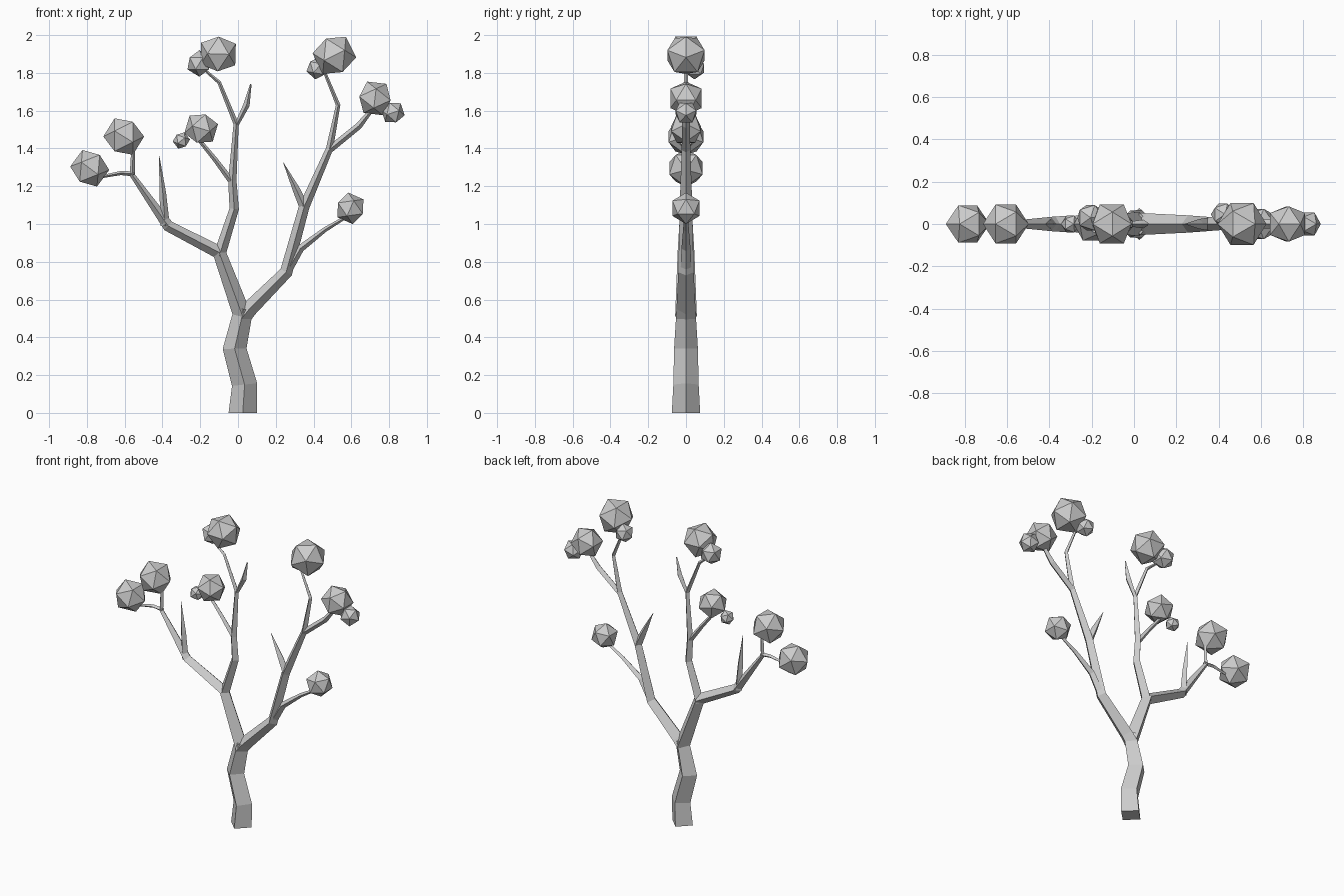
import bpy, bmesh, math
from mathutils import Vector, Matrix


def limb(name, pts, flat=1.2):
    """Four-sided tapered tube along (x, z, radius) points in the y=0 plane."""
    bm = bmesh.new()
    rings = []
    for i, (x, z, r) in enumerate(pts):
        def direction(a, b):
            return Vector((pts[b][0] - pts[a][0], 0, pts[b][1] - pts[a][1])).normalized()
        last = len(pts) - 1
        d = Vector((0, 0, 0))
        if i > 0:
            d += direction(i - 1, i)
        if i < last:
            d += direction(i, i + 1)
        if z == 0:
            d = Vector((0, 0, 1))          # level cut at the ground
        d.normalize()
        side = Vector((d.z, 0, -d.x)) * r
        depth = Vector((0, r * flat, 0))
        c = Vector((x, 0, z))
        rings.append([bm.verts.new(c + o) for o in (side, depth, -side, -depth)])
    for a, b in zip(rings, rings[1:]):
        for k in range(4):
            j = (k + 1) % 4
            bm.faces.new((a[k], a[j], b[j], b[k]))
    bm.faces.new(rings[0][::-1])
    bm.faces.new(rings[-1])
    bmesh.ops.recalc_face_normals(bm, faces=bm.faces)
    finish(name, bm)


def puff(name, x, y, z, r, tilt):
    """Icosahedral foliage ball, tilted about y."""
    bm = bmesh.new()
    m = Matrix.Translation((x, y, z)) @ Matrix.Rotation(math.radians(tilt), 4, 'Y')
    bmesh.ops.create_icosphere(bm, subdivisions=1, radius=r, matrix=m)
    finish(name, bm)


def finish(name, bm):
    me = bpy.data.meshes.new(name)
    bm.to_mesh(me)
    bm.free()
    bpy.context.collection.objects.link(bpy.data.objects.new(name, me))


# Trunk and the three main branches
limb("trunk", [(0.025, 0, 0.075), (0.035, 0.15, 0.067), (-0.018, 0.34, 0.063), (0.03, 0.55, 0.05)], 1.0)
limb("right_branch", [(0.02, 0.50, 0.044), (0.06, 0.55, 0.042), (0.255, 0.745, 0.034), (0.35, 1.09, 0.028),
                      (0.485, 1.40, 0.019), (0.53, 1.63, 0.012), (0.46, 1.80, 0.008)])
limb("left_branch", [(0.025, 0.51, 0.048), (-0.10, 0.85, 0.037), (-0.37, 0.99, 0.030),
                     (-0.56, 1.26, 0.014), (-0.555, 1.40, 0.010)])
limb("middle_branch", [(-0.10, 0.83, 0.032), (-0.02, 1.08, 0.025), (-0.03, 1.23, 0.022),
                       (-0.01, 1.53, 0.014), (-0.10, 1.75, 0.010), (-0.17, 1.81, 0.007)])

# Twigs that carry foliage
limb("twig_low_right", [(0.26, 0.75, 0.024), (0.33, 0.87, 0.020), (0.46, 0.97, 0.013), (0.56, 1.03, 0.009)])
limb("twig_high_right", [(0.48, 1.39, 0.019), (0.64, 1.52, 0.018), (0.72, 1.62, 0.010)])
limb("twig_middle", [(-0.03, 1.22, 0.017), (-0.12, 1.34, 0.013), (-0.21, 1.45, 0.010)])
limb("twig_left", [(-0.55, 1.265, 0.013), (-0.62, 1.27, 0.011), (-0.75, 1.245, 0.007)])

# Bare pointed spikes
limb("spike_left", [(-0.385, 0.99, 0.024), (-0.398, 1.16, 0.018), (-0.417, 1.36, 0.001)])
limb("spike_right", [(0.35, 1.09, 0.025), (0.31, 1.18, 0.020), (0.24, 1.325, 0.001)])
limb("spike_middle", [(-0.01, 1.52, 0.011), (0.045, 1.63, 0.017), (0.068, 1.74, 0.004)])

# Foliage balls: x, y, z, radius, tilt
balls = [
    (0.51, 0, 1.893, 0.116, 32), (0.42, 0.045, 1.825, 0.060, 10),
    (-0.105, 0, 1.90, 0.108, 60), (-0.205, 0.03, 1.85, 0.070, 0),
    (0.725, 0, 1.665, 0.098, -25), (0.82, 0, 1.59, 0.064, 40),
    (0.595, 0, 1.083, 0.084, -8),
    (-0.195, 0, 1.505, 0.092, 75), (-0.30, 0, 1.442, 0.046, 20),
    (-0.605, 0, 1.463, 0.108, 90), (-0.785, 0, 1.295, 0.104, 95),
]
for i, b in enumerate(balls):
    puff(f"foliage_{i + 1}", *b)
